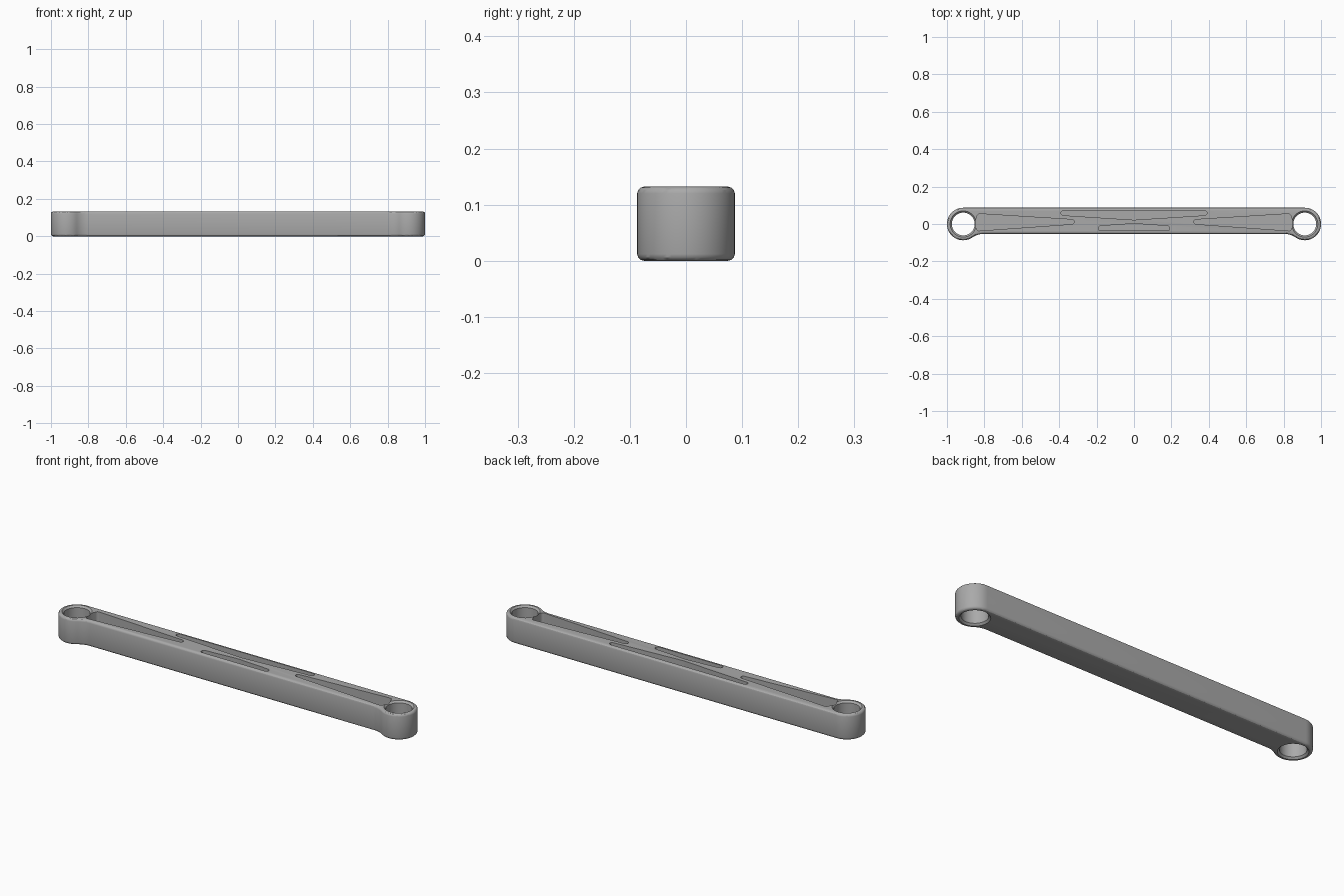
import bpy
import bmesh
from math import sin, cos, pi, atan2, sqrt

if "Cube" in bpy.data.objects:
    bpy.data.objects.remove(bpy.data.objects["Cube"], do_unlink=True)

HEIGHT = 0.132
BOSS_R = 0.087      # radius of the round ends
BOSS_X = 1 - BOSS_R
BAR_FRONT = -0.053  # front side of the straight bar
FILLET = 0.1
FLOOR = 0.025       # material left under the pockets

metal = bpy.data.materials.new("satin grey")
metal.use_nodes = True
grey = (0.4, 0.4, 0.4, 1)
metal.diffuse_color = grey
metal.node_tree.nodes["Principled BSDF"].inputs["Base Color"].default_value = grey


def arc(cx, cy, r, a0, a1, n):
    return [(cx + r * cos(a0 + (a1 - a0) * i / n),
             cy + r * sin(a0 + (a1 - a0) * i / n)) for i in range(n + 1)]


def mirrored(points):
    return [(-x, y) for x, y in points]


def prism(name, outline, z0, z1, corner=0, rim=0):
    """Extrude an outline, rounding its upright corners and its rims."""
    bm = bmesh.new()
    base = bm.faces.new([bm.verts.new((x, y, z0)) for x, y in outline])
    top = bmesh.ops.extrude_face_region(bm, geom=[base])["geom"]
    for v in top:
        if isinstance(v, bmesh.types.BMVert):
            v.co.z = z1
    bmesh.ops.recalc_face_normals(bm, faces=bm.faces)

    def edges(upright):
        return [e for e in bm.edges
                if (abs(e.verts[0].co.z - e.verts[1].co.z) > 1e-4) == upright]
    if corner:
        bmesh.ops.bevel(bm, geom=edges(True), offset=corner, segments=5,
                        profile=0.5, affect='EDGES', clamp_overlap=True)
    if rim:
        bmesh.ops.bevel(bm, geom=edges(False), offset=rim, segments=3,
                        profile=0.5, affect='EDGES', clamp_overlap=True)
    return finish(name, bm)


def lathe(name, cx, profile, n=48):
    """Closed solid of revolution about an upright axis at cx."""
    bm = bmesh.new()
    rings = [[bm.verts.new((x, y, z)) for x, y in arc(cx, 0, r, 0, 2 * pi, n)[:-1]]
             for r, z in profile]
    for a, b in zip(rings, rings[1:]):
        for i in range(n):
            j = (i + 1) % n
            bm.faces.new((a[i], a[j], b[j], b[i]))
    bm.faces.new(rings[0][::-1])
    bm.faces.new(rings[-1])
    bmesh.ops.recalc_face_normals(bm, faces=bm.faces)
    return finish(name, bm)


def finish(name, bm):
    mesh = bpy.data.meshes.new(name)
    bm.to_mesh(mesh)
    bm.free()
    mesh.materials.append(metal)
    obj = bpy.data.objects.new(name, mesh)
    bpy.context.collection.objects.link(obj)
    return obj


# Link body: round ends blended into the bar by a fillet
drop = BAR_FRONT - FILLET
run = sqrt((BOSS_R + FILLET) ** 2 - drop ** 2)
touch = atan2(-drop, run)
half = arc(BOSS_X, 0, BOSS_R, pi / 2, touch - pi, 36)
half += arc(BOSS_X - run, drop, FILLET, touch, pi / 2, 8)[1:]
body = prism("link_body", half + mirrored(half)[::-1], 0, HEIGHT, rim=0.012)

# Pin holes with chamfered lips
lip, hole = 0.07, 0.061
lip_depth = lip - hole
bore = [(lip + 0.01, -0.01), (lip, 0), (hole, lip_depth),
        (hole, HEIGHT - lip_depth), (lip, HEIGHT), (lip + 0.01, HEIGHT + 0.01)]
cutters = [lathe("hole_cutter", s * BOSS_X, bore) for s in (-1, 1)]

# Lightening pockets: two tapered ones and two bow-shaped ones
taper = [(0.84, -0.037), (0.85, 0.01), (0.835, 0.055), (0.32, 0.023), (0.32, 0.0)]
back_bow = [(-0.39, 0.071), (0.39, 0.071), (0.39, 0.047), (0, 0.022), (-0.39, 0.047)]
front_bow = [(-0.19, -0.036), (0.19, -0.036), (0.19, -0.011), (0, 0.002), (-0.19, -0.011)]
for outline in (taper, mirrored(taper), back_bow, front_bow):
    cutters.append(prism("pocket_cutter", outline, FLOOR, HEIGHT + 0.05, corner=0.011))

# Cut everything into the body
bpy.context.view_layer.objects.active = body
for cutter in cutters:
    mod = body.modifiers.new("cut", 'BOOLEAN')
    mod.operation = 'DIFFERENCE'
    mod.solver = 'EXACT'
    mod.object = cutter
    bpy.ops.object.modifier_apply(modifier=mod.name)
    bpy.data.objects.remove(cutter, do_unlink=True)

bpy.ops.object.select_all(action='DESELECT')
body.select_set(True)
bpy.ops.object.shade_smooth_by_angle(angle=pi / 6)
